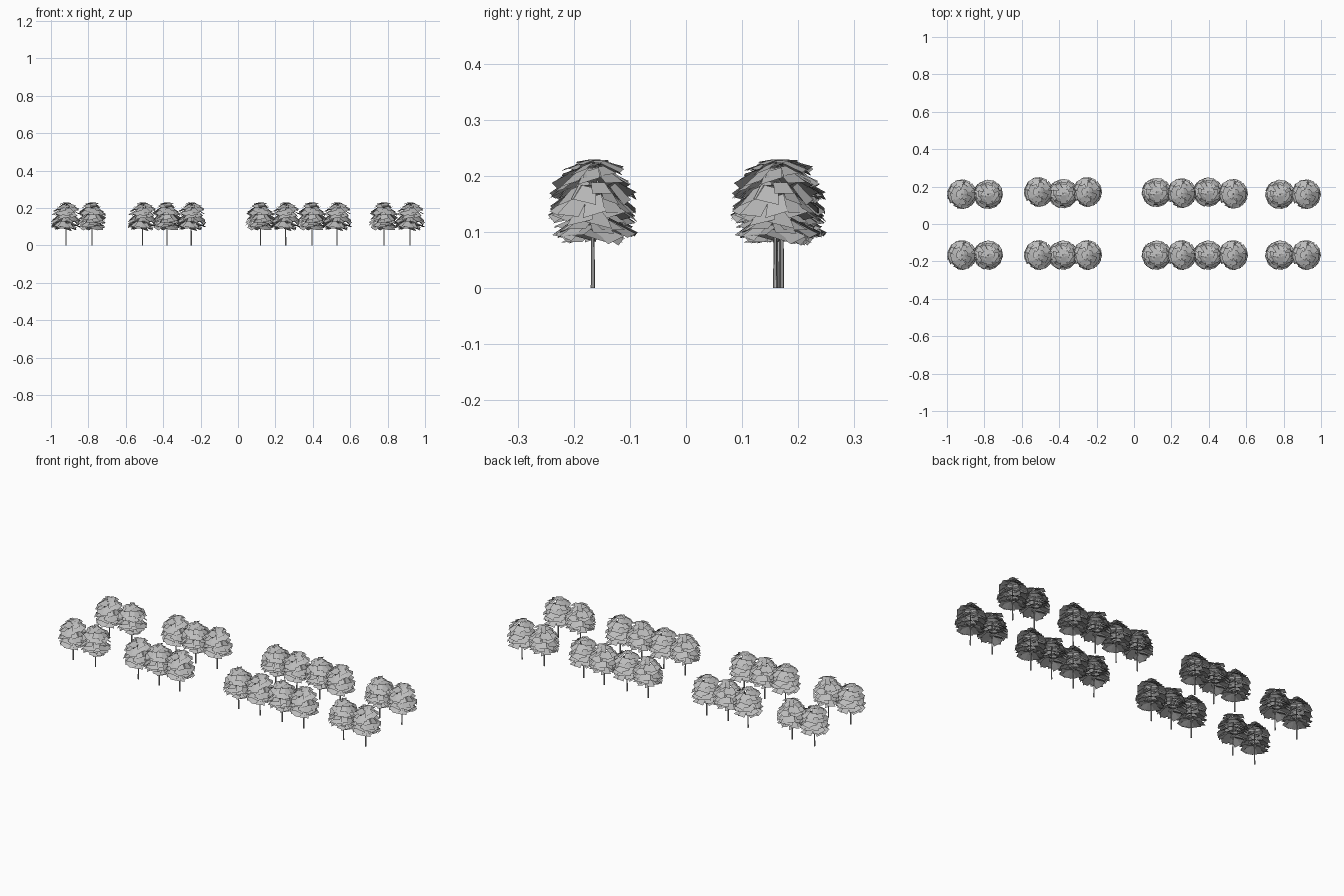
import bpy, bmesh, math, random
from mathutils import Vector

if "Cube" in bpy.data.objects:
    bpy.data.objects.remove(bpy.data.objects["Cube"], do_unlink=True)

grey = bpy.data.materials.new("plain grey")
grey.use_nodes = True
grey.diffuse_color = (0.5, 0.5, 0.5, 1)
bsdf = grey.node_tree.nodes["Principled BSDF"]
bsdf.inputs["Base Color"].default_value = grey.diffuse_color
bsdf.inputs["Roughness"].default_value = 0.9

CROWN_RADIUS = 0.08
CROWN_TOP = 0.229


def polar(radius, angle, z):
    """Point around the tree axis, kept inside the crown's limits."""
    radius = min(radius, CROWN_RADIUS)
    return Vector((radius * math.cos(angle), radius * math.sin(angle), min(z, CROWN_TOP)))


def add_leaf(bm, angle, inner, outer, width):
    """Flat four-sided leaf sheet from inner (r, z) to outer (r, z)."""
    r0, z0 = inner
    r1, z1 = outer
    root = polar(r0, angle, z0)
    tip = polar(r1, angle, z1)
    side = Vector((-math.sin(angle), math.cos(angle), random.uniform(-0.35, 0.35)))
    half = side * width / 2
    pts = [root - half * 0.7, tip - half, tip + half, root + half * 0.7]
    for p in pts:
        flat = math.hypot(p.x, p.y)
        if flat > CROWN_RADIUS:
            p.x *= CROWN_RADIUS / flat
            p.y *= CROWN_RADIUS / flat
        p.z = min(p.z, CROWN_TOP)
    face = bm.faces.new([bm.verts.new(p) for p in pts])
    face.normal_update()
    if face.normal.z < 0:
        face.normal_flip()


def crown_mesh(name, seed):
    random.seed(seed)
    bm = bmesh.new()
    # Tiers: leaf count, inner radius, inner z, outer radius, outer z, leaf width
    tiers = [
        (9, 0.010, 0.108, 0.058, 0.088, 0.045),
        (12, 0.028, 0.122, 0.074, 0.099, 0.046),
        (13, 0.040, 0.143, 0.079, 0.118, 0.044),
        (12, 0.038, 0.166, 0.074, 0.137, 0.042),
        (13, 0.038, 0.186, 0.072, 0.160, 0.040),
        (11, 0.028, 0.206, 0.067, 0.182, 0.038),
        (9, 0.014, 0.220, 0.052, 0.202, 0.034),
        (7, 0.002, 0.226, 0.032, 0.219, 0.027),
    ]
    for count, r0, z0, r1, z1, width in tiers:
        phase = random.uniform(0, math.tau)
        for i in range(count):
            angle = phase + math.tau * (i + random.uniform(-0.25, 0.25)) / count
            lift = random.uniform(-0.007, 0.006)
            reach = random.uniform(0.86, 1.08)
            add_leaf(bm, angle, (r0, z0 + lift),
                     (r1 * reach, z1 + lift + random.uniform(-0.005, 0.007)),
                     width * random.uniform(0.8, 1.15))
    mesh = bpy.data.meshes.new(name)
    bm.to_mesh(mesh)
    bm.free()
    mesh.materials.append(grey)
    return mesh


def add_rod(bm, start, end, r0, r1, sides=6):
    """Tapered rod between two points."""
    axis = end - start
    turn = axis.to_track_quat("Z", "Y").to_matrix().to_4x4()
    turn.translation = (start + end) / 2
    bmesh.ops.create_cone(bm, cap_ends=True, segments=sides, radius1=r0,
                          radius2=r1, depth=axis.length, matrix=turn)


def trunk_mesh():
    bm = bmesh.new()
    add_rod(bm, Vector((0, 0, 0)), Vector((0, 0, 0.19)), 0.0038, 0.0022)
    # Branches hidden inside the crown
    for i in range(5):
        z = 0.095 + 0.015 * i
        add_rod(bm, Vector((0, 0, z)), polar(0.035, i * 2.4, z + 0.022), 0.0018, 0.0008, 4)
    mesh = bpy.data.meshes.new("trunk")
    bm.to_mesh(mesh)
    bm.free()
    mesh.materials.append(grey)
    return mesh


def place(name, mesh, x, y):
    obj = bpy.data.objects.new(name, mesh)
    obj.location = (x, y, 0)
    bpy.context.collection.objects.link(obj)


# Two rows of trees in clumps, sharing two crown shapes
crowns = [crown_mesh("crown_a", 4), crown_mesh("crown_b", 11)]
trunk = trunk_mesh()
columns = [-0.92, -0.78, -0.51, -0.38, -0.25, 0.12, 0.255, 0.395, 0.53, 0.78, 0.92]
back_shift = [0, 0, 0.012, 0.004, 0.012, 0.01, 0.006, 0.012, 0.002, 0, 0]
for i, x in enumerate(columns):
    for row, y in (("front", -0.166), ("back", 0.159 + back_shift[i])):
        place(f"{row}_crown_{i + 1}", crowns[i % 2], x, y)
        place(f"{row}_trunk_{i + 1}", trunk, x, y)
